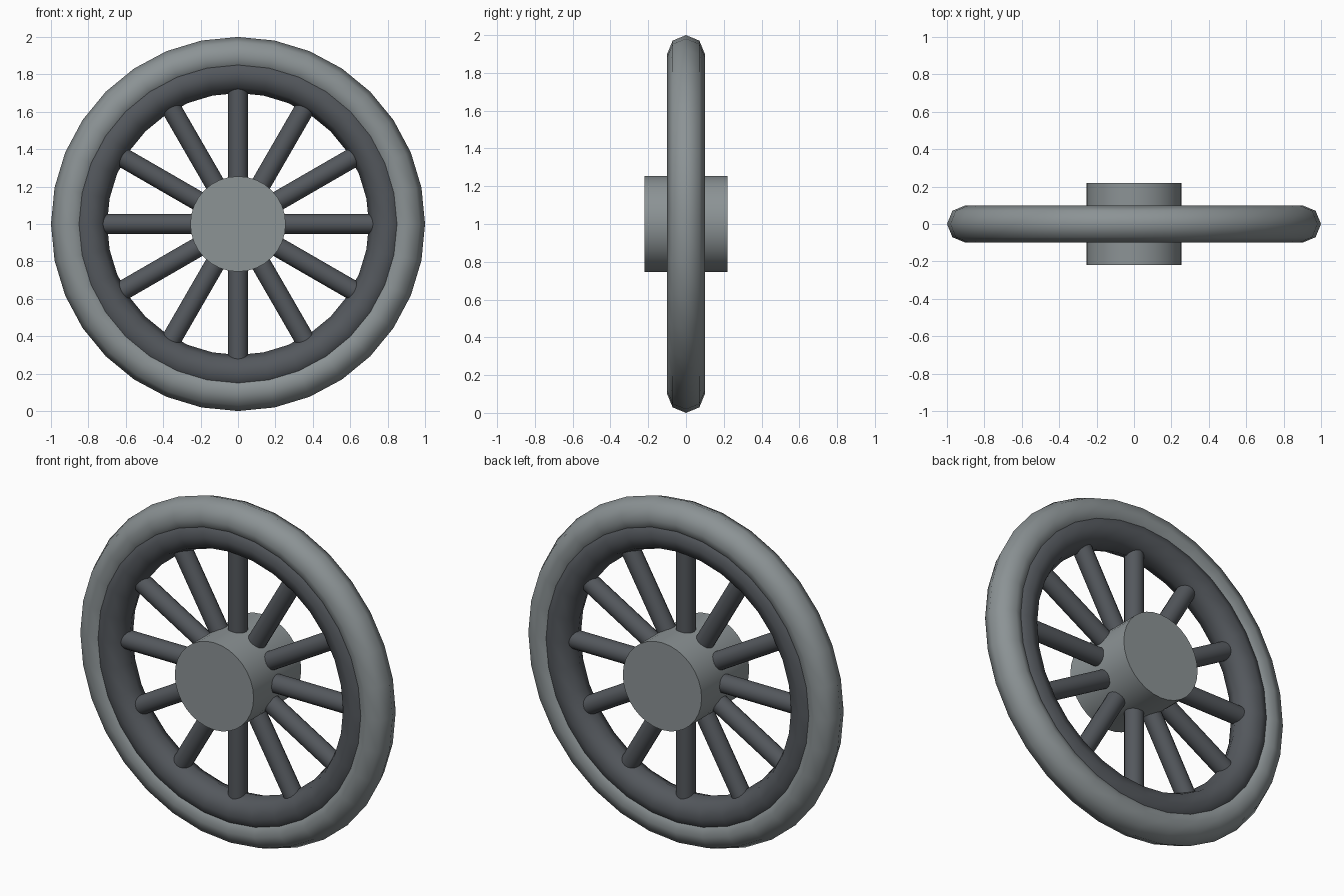
import bpy
import math
from mathutils import Matrix, Vector

default = bpy.data.objects.get("Cube")
if default:
    bpy.data.objects.remove(default, do_unlink=True)

CENTRE = Vector((0, 0, 1))
SPOKES = 12


def make_material(name, rgb):
    mat = bpy.data.materials.new(name)
    mat.use_nodes = True
    colour = (*rgb, 1)
    mat.diffuse_color = colour
    mat.node_tree.nodes["Principled BSDF"].inputs["Base Color"].default_value = colour
    return mat


light_grey = make_material("light grey", (0.262, 0.292, 0.301))
dark_grey = make_material("dark grey", (0.088, 0.097, 0.109))


def finish(name, mat, sharp_angle):
    obj = bpy.context.object
    obj.name = name
    obj.data.materials.append(mat)
    bpy.ops.object.shade_smooth_by_angle(angle=math.radians(sharp_angle))
    return obj


def ring(name, radius, thickness, mat):
    bpy.ops.mesh.primitive_torus_add(
        major_radius=radius, minor_radius=thickness,
        major_segments=32, minor_segments=8,
        location=CENTRE, rotation=(math.pi / 2, 0, 0))
    return finish(name, mat, 60)


# Tyre and the inner rim that sinks into it
ring("tyre", 0.9, 0.1, light_grey)
ring("rim", 0.8, 0.1, dark_grey)

# Hub, a plain drum along the axle
bpy.ops.mesh.primitive_cylinder_add(
    vertices=32, radius=0.255, depth=0.44,
    location=CENTRE, rotation=(math.pi / 2, 0, 0))
finish("hub", light_grey, 30)

# Round spokes from inside the hub to inside the rim
inner, outer = 0.15, 0.8
for i in range(SPOKES):
    angle = i * math.tau / SPOKES
    turn = Matrix.Rotation(angle, 3, "Y")
    bpy.ops.mesh.primitive_cylinder_add(
        vertices=16, radius=0.053, depth=outer - inner,
        location=CENTRE + turn @ Vector((0, 0, (inner + outer) / 2)),
        rotation=(0, angle, 0))
    finish(f"spoke_{i + 1}", dark_grey, 30)
